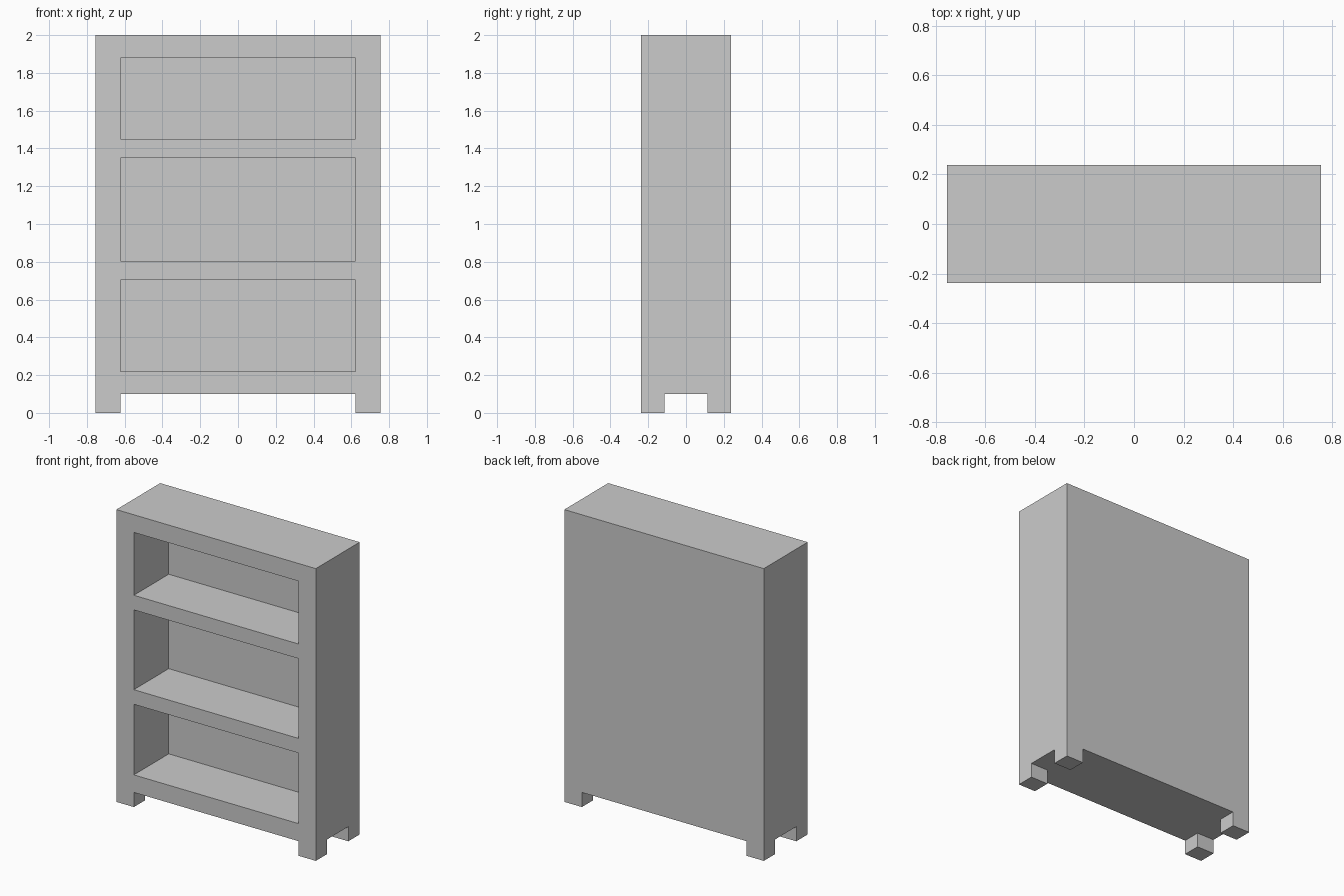
import bpy

if "Cube" in bpy.data.objects:
    bpy.data.objects.remove(bpy.data.objects["Cube"])

W, D, H = 1.51, 0.474, 2.0      # overall size
LEG = 0.1                       # leg height
INNER_W, INNER_D = 1.245, 0.228 # gaps between the legs
BACK_Y = 0.14                   # front surface of the back panel


def box(name, lo, hi):
    """Axis-aligned box between two corners."""
    bpy.ops.mesh.primitive_cube_add(size=1, location=[(a + b) / 2 for a, b in zip(lo, hi)])
    ob = bpy.context.object
    ob.name = name
    ob.scale = [b - a for a, b in zip(lo, hi)]
    bpy.ops.object.transform_apply(location=True, rotation=True, scale=True)
    return ob


def carve(target, cutter):
    """Subtract the cutter from the target and remove it."""
    cutter.hide_render = True
    mod = target.modifiers.new("cut", 'BOOLEAN')
    mod.operation = 'DIFFERENCE'
    mod.solver = 'EXACT'
    mod.object = cutter
    bpy.context.view_layer.objects.active = target
    bpy.ops.object.modifier_apply(modifier=mod.name)
    bpy.data.objects.remove(cutter, do_unlink=True)


# Solid case
case = box("bookcase", (-W / 2, -D / 2, 0), (W / 2, D / 2, H))

# Three open shelf compartments, bottom to top
for z0, z1 in [(0.22, 0.703), (0.803, 1.349), (1.449, 1.879)]:
    carve(case, box("shelf_cutter", (-INNER_W / 2, -1, z0), (INNER_W / 2, BACK_Y, z1)))

# Crossing gaps underneath leave four corner legs
carve(case, box("front_gap_cutter", (-INNER_W / 2, -1, -1), (INNER_W / 2, 1, LEG)))
carve(case, box("side_gap_cutter", (-2, -INNER_D / 2, -1), (2, INNER_D / 2, LEG)))
